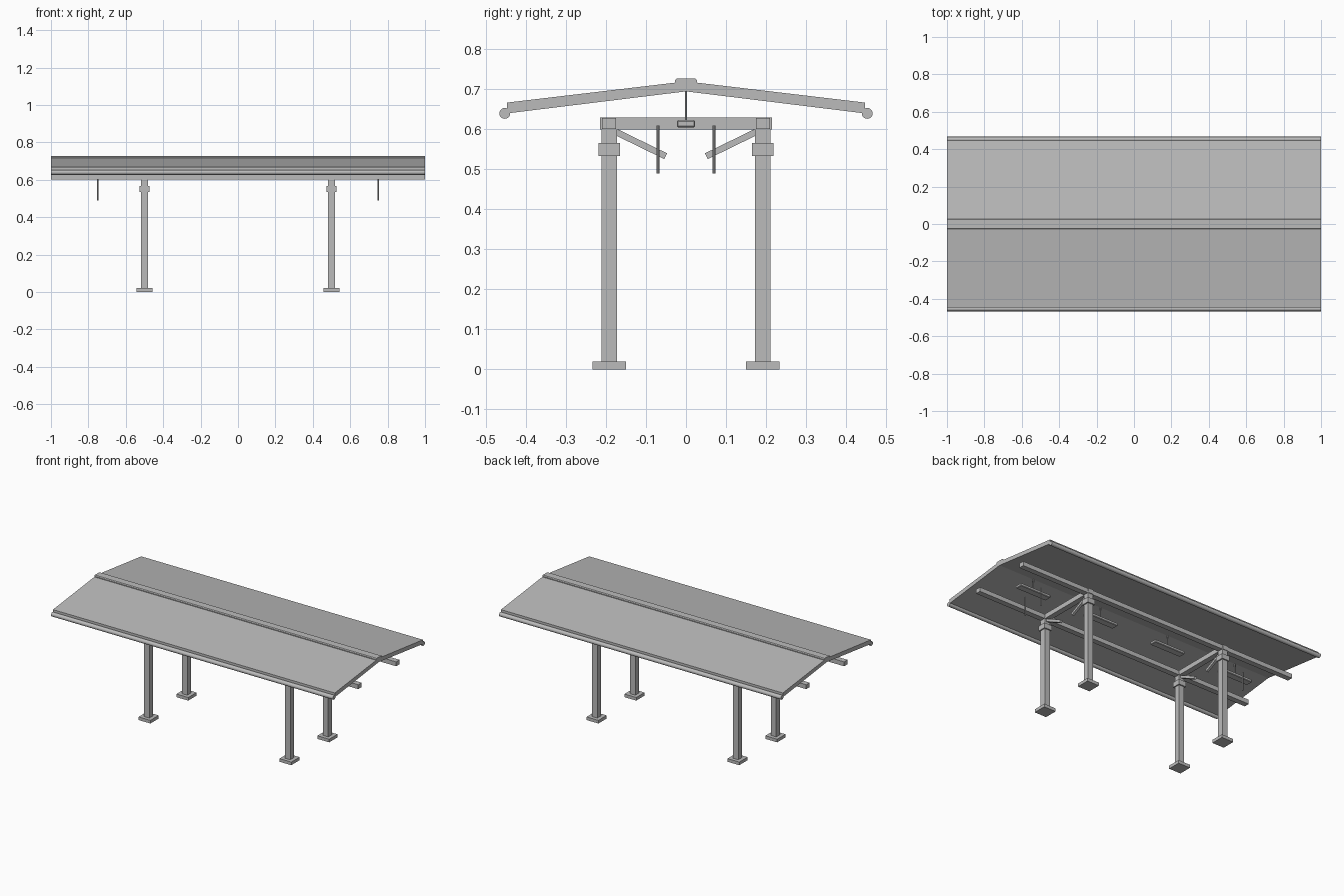
import bpy, bmesh, math
from mathutils import Vector

if "Cube" in bpy.data.objects:
    bpy.data.objects.remove(bpy.data.objects["Cube"], do_unlink=True)

grey = bpy.data.materials.new("light_grey")
grey.use_nodes = True
COLOUR = (0.5, 0.5, 0.5, 1)
grey.diffuse_color = COLOUR
grey.node_tree.nodes["Principled BSDF"].inputs["Base Color"].default_value = COLOUR


def finish(bm, name):
    bmesh.ops.recalc_face_normals(bm, faces=bm.faces)
    mesh = bpy.data.meshes.new(name)
    bm.to_mesh(mesh)
    bm.free()
    mesh.materials.append(grey)
    obj = bpy.data.objects.new(name, mesh)
    bpy.context.collection.objects.link(obj)
    return obj


def box(name, centre, size, tilt=0):
    bm = bmesh.new()
    bmesh.ops.create_cube(bm, size=1)
    bmesh.ops.scale(bm, vec=size, verts=bm.verts)
    obj = finish(bm, name)
    obj.location = centre
    obj.rotation_euler.x = tilt
    return obj


def extrude_x(name, profile, length):
    """Extrude a y-z outline along x, centred on x = 0."""
    bm = bmesh.new()
    face = bm.faces.new([bm.verts.new((-length / 2, y, z)) for y, z in profile])
    new = bmesh.ops.extrude_face_region(bm, geom=[face])["geom"]
    bmesh.ops.translate(bm, vec=(length, 0, 0),
                        verts=[v for v in new if isinstance(v, bmesh.types.BMVert)])
    return finish(bm, name)


def rod(name, centre, radius, length, sides=12, along_x=False):
    bm = bmesh.new()
    bmesh.ops.create_cone(bm, cap_ends=True, segments=sides, radius1=radius,
                          radius2=radius, depth=length)
    obj = finish(bm, name)
    obj.location = centre
    if along_x:
        obj.rotation_euler.y = math.pi / 2
    bpy.ops.object.select_all(action='DESELECT')
    obj.select_set(True)
    bpy.context.view_layer.objects.active = obj
    bpy.ops.object.shade_smooth_by_angle(angle=math.radians(40))
    return obj


# Roof slabs, gutters and long beams on each side
for side, label in ((-1, "front"), (1, "back")):
    slab = [(0, 0.72), (0.447, 0.667), (0.447, 0.64), (0, 0.695)]
    extrude_x(label + "_roof_slab", [(side * y, z) for y, z in slab], 2)
    rod(label + "_gutter", (0, side * 0.453, 0.64), 0.0135, 2, 20, True)
    box(label + "_long_beam", (0, side * 0.192, 0.615), (2, 0.035, 0.028))

# Ridge cap
extrude_x("ridge_cap", [(-0.028, 0.712), (-0.028, 0.722), (-0.023, 0.727),
                        (0.023, 0.727), (0.028, 0.722), (0.028, 0.712)], 2)

# Support frames
for x, end in ((-0.5, "right"), (0.5, "left")):
    box(end + "_cross_beam", (x, 0, 0.615), (0.035, 0.43, 0.03))
    for side, label in ((-1, "front"), (1, "back")):
        name = f"{label}_{end}_"
        y = side * 0.192
        box(name + "column", (x, y, 0.31), (0.038, 0.038, 0.6))
        box(name + "footing", (x, y, 0.01), (0.084, 0.084, 0.02))
        box(name + "collar", (x, y, 0.55), (0.054, 0.054, 0.032))
        inner, outer = Vector((0.051, 0.533)), Vector((0.178, 0.595))
        mid, span = (inner + outer) / 2, outer - inner
        box(name + "brace", (x, side * mid.x, mid.y), (0.016, span.length, 0.016),
            side * math.atan2(span.y, span.x))

# Hanging lamps
for i, x in enumerate((-0.75, -0.25, 0.25, 0.75)):
    lamp = box(f"lamp_{i + 1}", (x, 0, 0.614), (0.22, 0.046, 0.018))
    bevel = lamp.modifiers.new("soft_edges", 'BEVEL')
    bevel.width = 0.003
    rod(f"lamp_rod_{i + 1}", (x, 0, 0.66), 0.003, 0.076, 8)

# Hanging sign rods near both ends
for x, end in ((-0.75, "right"), (0.75, "left")):
    for side, label in ((-1, "front"), (1, "back")):
        rod(f"{label}_{end}_hanger", (x, side * 0.07, 0.55), 0.0035, 0.12, 8)
